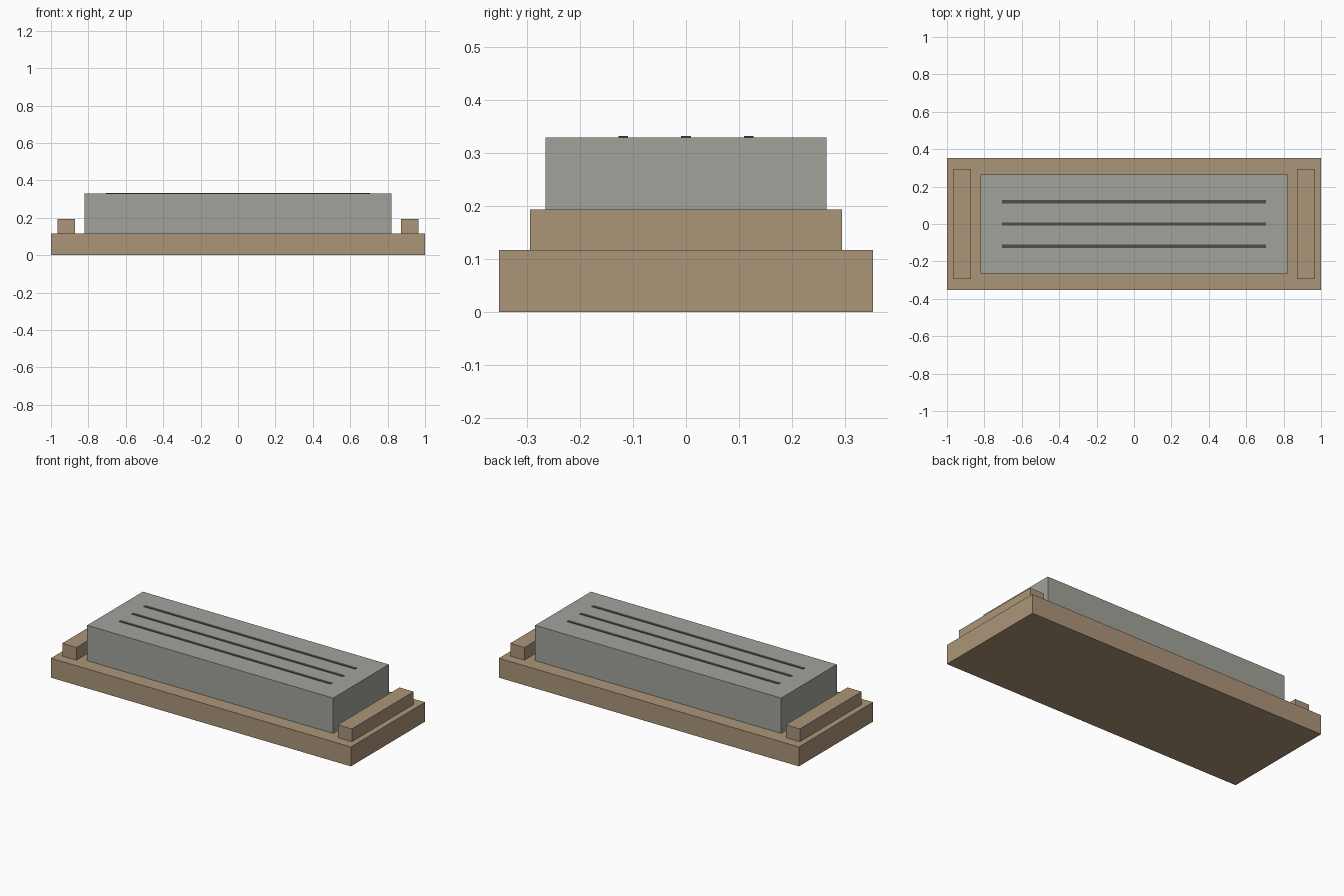
import bpy

default = bpy.data.objects.get("Cube")
if default:
    bpy.data.objects.remove(default, do_unlink=True)


def material(name, rgb):
    mat = bpy.data.materials.new(name)
    mat.use_nodes = True
    color = (*rgb, 1.0)
    mat.diffuse_color = color
    mat.node_tree.nodes["Principled BSDF"].inputs["Base Color"].default_value = color
    return mat


def box(name, center, size, bottom, top, mat):
    """Box from its plan centre, plan size and height range."""
    bpy.ops.mesh.primitive_cube_add(size=1, location=(*center, (bottom + top) / 2))
    obj = bpy.context.object
    obj.name = name
    obj.scale = (*size, top - bottom)
    bpy.ops.object.transform_apply(location=False, rotation=False, scale=True)
    obj.data.materials.append(mat)
    return obj


tan = material("tan", (0.41, 0.30, 0.19))
grey = material("stone grey", (0.365, 0.365, 0.335))
dark = material("dark grey", (0.075, 0.075, 0.07))

BASE_TOP = 0.117
BLOCK_TOP = 0.33

# Plinth and main block
box("base", (0, 0), (2.0, 0.706), 0, BASE_TOP, tan)
box("block", (0, 0), (1.64, 0.53), BASE_TOP, BLOCK_TOP, grey)

# End rails
for side, sign in (("left", 1), ("right", -1)):
    box(f"{side}_end_rail", (sign * 0.918, 0), (0.094, 0.588), BASE_TOP, 0.194, tan)

# Thin dark strips along the top
for label, y in (("front", -0.118), ("middle", 0), ("back", 0.118)):
    box(f"{label}_strip", (0, y), (1.41, 0.018), BLOCK_TOP - 0.002, BLOCK_TOP + 0.003, dark)
